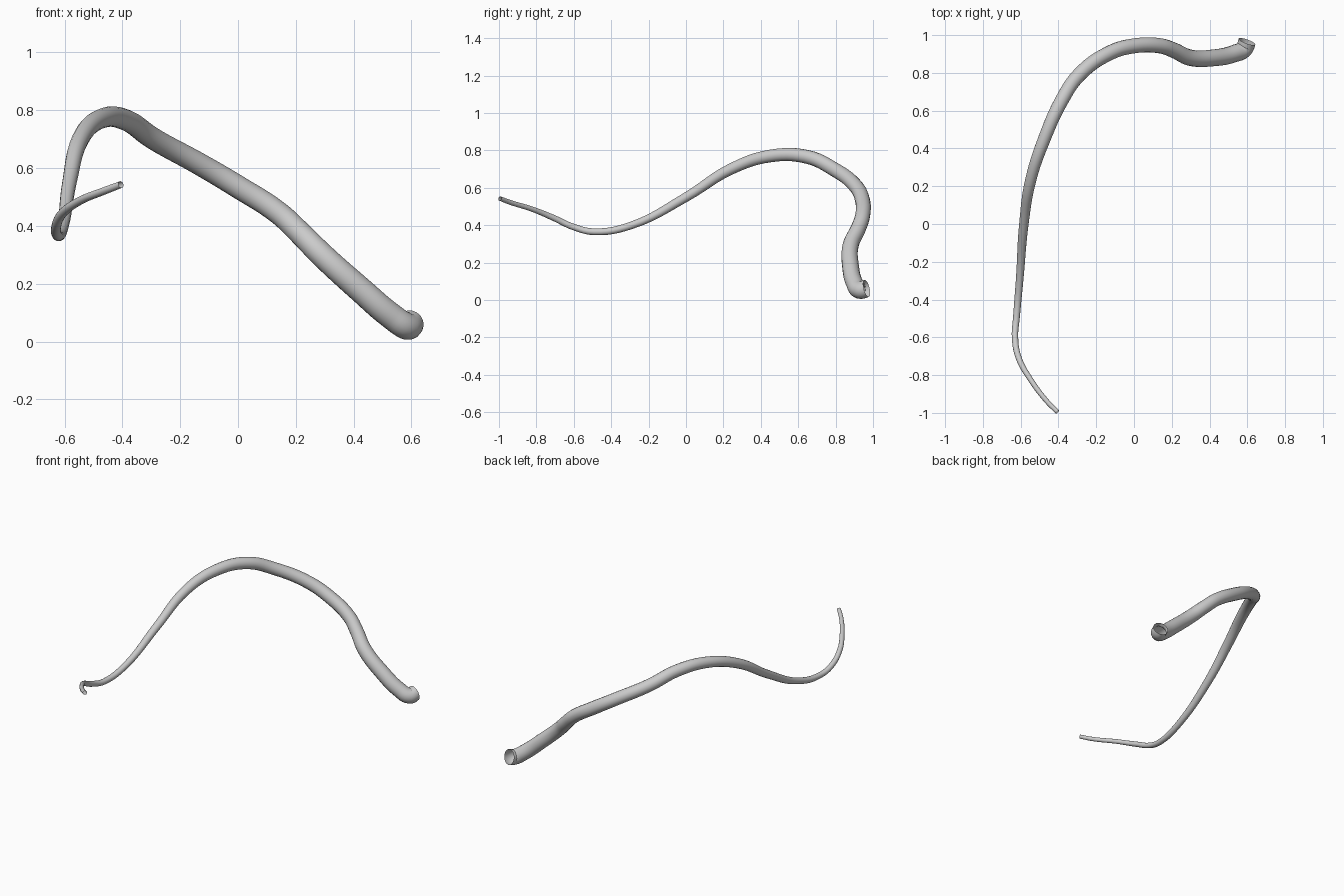
import bpy

# Centreline of the tapering body, thin tail to thick end: x, y, z, radius
PATH = [
    (-0.405, -0.995, 0.543, 0.012), (-0.46, -0.94, 0.522, 0.013),
    (-0.55, -0.82, 0.485, 0.014), (-0.61, -0.71, 0.44, 0.016),
    (-0.63, -0.60, 0.39, 0.017), (-0.622, -0.49, 0.365, 0.018),
    (-0.605, -0.29, 0.40, 0.020), (-0.583, 0.00, 0.55, 0.025),
    (-0.545, 0.24, 0.70, 0.030), (-0.475, 0.45, 0.77, 0.034),
    (-0.385, 0.65, 0.765, 0.037), (-0.29, 0.79, 0.70, 0.038),
    (-0.13, 0.905, 0.612, 0.039), (0.00, 0.943, 0.535, 0.040),
    (0.14, 0.943, 0.445, 0.040), (0.21, 0.92, 0.38, 0.041),
    (0.295, 0.881, 0.295, 0.043), (0.425, 0.88, 0.178, 0.045),
    (0.53, 0.902, 0.088, 0.046), (0.585, 0.93, 0.053, 0.047),
    (0.598, 0.966, 0.062, 0.047),
]

curve = bpy.data.curves.new("body_path", "CURVE")
curve.dimensions = "3D"
curve.resolution_u = 6
curve.bevel_depth = 1.0
curve.bevel_resolution = 6
curve.use_fill_caps = False

# Smooth spline with a radius at every point
spline = curve.splines.new("BEZIER")
spline.bezier_points.add(len(PATH) - 1)
for point, (x, y, z, r) in zip(spline.bezier_points, PATH):
    point.co = (x, y, z)
    point.radius = r
    point.handle_left_type = point.handle_right_type = "AUTO"

# Open-ended tube
body = bpy.data.objects.new("tapered_tube", curve)
bpy.context.collection.objects.link(body)
bpy.context.view_layer.objects.active = body
body.select_set(True)
bpy.ops.object.convert(target="MESH")
bpy.ops.object.shade_smooth()
